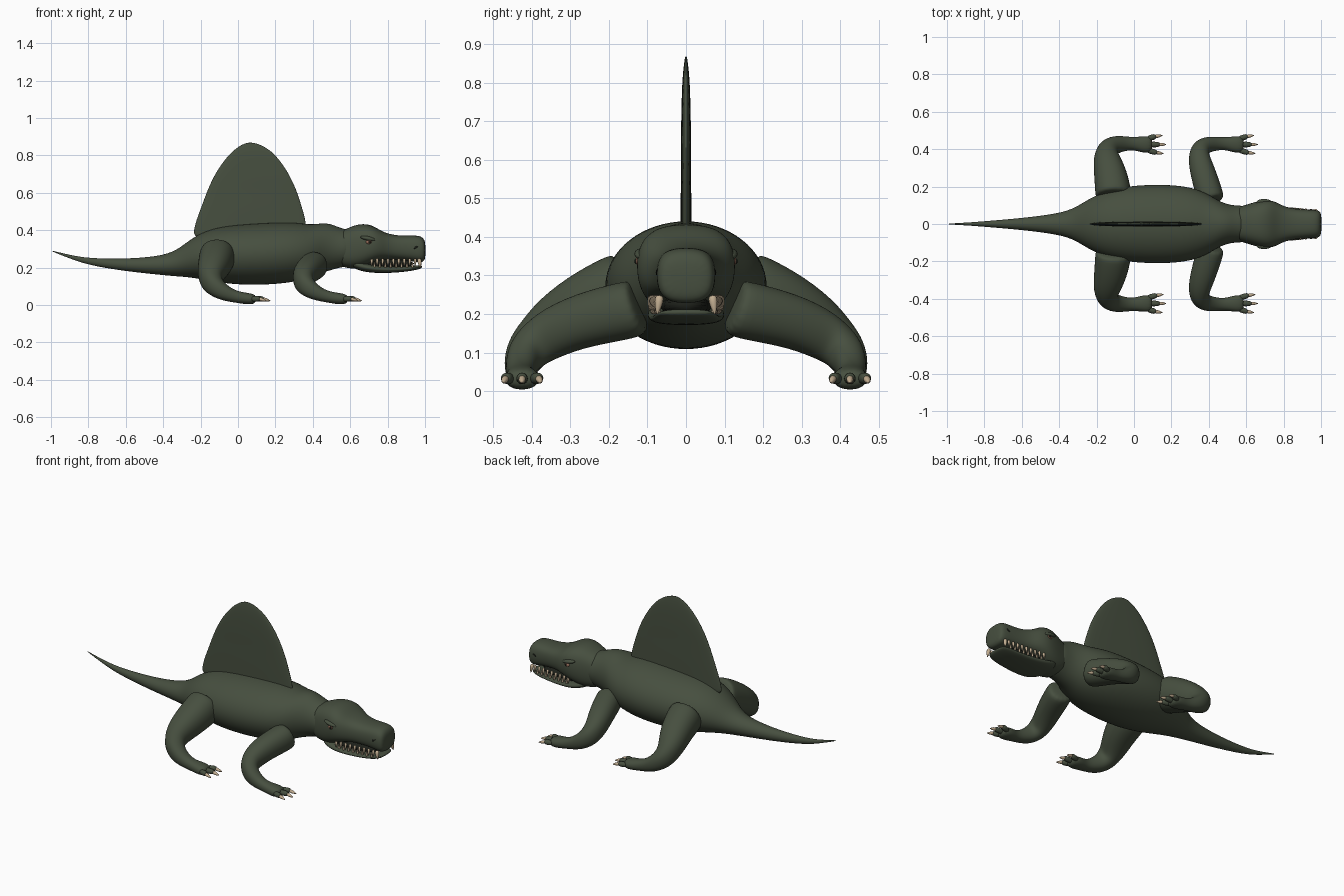
import bpy, bmesh, math
from mathutils import Vector as V

cube = bpy.data.objects.get("Cube")
if cube:
    bpy.data.objects.remove(cube)


def material(name, rgb):
    m = bpy.data.materials.new(name)
    m.use_nodes = True
    m.diffuse_color = (*rgb, 1)
    bsdf = m.node_tree.nodes["Principled BSDF"]
    bsdf.inputs["Base Color"].default_value = (*rgb, 1)
    bsdf.inputs["Roughness"].default_value = 0.8
    return m


SKIN = material("dark green skin", (0.062, 0.078, 0.05))
BONE = material("tan bone", (0.55, 0.43, 0.29))
EYE = material("brown eye", (0.3, 0.15, 0.1))
DARK = material("near black", (0.012, 0.014, 0.01))


def loft(name, rings, mat, power=2.0, sides=16, levels=2):
    """Skin superellipse rings given as (centre, u half axis, v half axis)."""
    bm = bmesh.new()
    loops = []
    for c, u, v in rings:
        loop = []
        for i in range(sides):
            a = 2 * math.pi * i / sides
            ca, sa = math.cos(a), math.sin(a)
            p = c + u * math.copysign(abs(ca) ** (2 / power), ca)
            p += v * math.copysign(abs(sa) ** (2 / power), sa)
            loop.append(bm.verts.new(p))
        loops.append(loop)
    for a, b in zip(loops, loops[1:]):
        for i in range(sides):
            j = (i + 1) % sides
            bm.faces.new((a[i], a[j], b[j], b[i]))
    bm.faces.new(loops[0])
    bm.faces.new(loops[-1])
    bmesh.ops.recalc_face_normals(bm, faces=bm.faces)
    for f in bm.faces:
        f.smooth = True
    me = bpy.data.meshes.new(name)
    bm.to_mesh(me)
    bm.free()
    me.materials.append(mat)
    ob = bpy.data.objects.new(name, me)
    bpy.context.collection.objects.link(ob)
    if levels:
        mod = ob.modifiers.new("smooth", 'SUBSURF')
        mod.levels = mod.render_levels = levels
    return ob


def along_x(stations):
    """Rings from (x, top, bottom, half width)."""
    return [(V((x, 0, (t + b) / 2)), V((0, w, 0)), V((0, 0, (t - b) / 2)))
            for x, t, b, w in stations]


def along_path(points):
    """Rings square to a path of (x, y, z, wide radius, high radius)."""
    cs = [V(p[:3]) for p in points]
    rings = []
    for i, p in enumerate(points):
        t = (cs[min(i + 1, len(cs) - 1)] - cs[max(i - 1, 0)]).normalized()
        u = t.cross(V((0, 0, 1))).normalized()
        rings.append((cs[i], u * p[3], u.cross(t) * p[4]))
    return rings


def spike(name, base, tip, r, mat):
    """Slightly rounded cone between two points."""
    d = tip - base
    u = d.orthogonal().normalized()
    w = d.normalized().cross(u)
    loft(name, [(base + d * f, u * r * k, w * r * k)
                for f, k in ((0, .9), (.35, 1), (.75, .55), (1, .08))],
         mat, sides=8, levels=1)


def ball(name, centre, size, mat):
    bpy.ops.mesh.primitive_uv_sphere_add(segments=16, ring_count=10, location=centre)
    ob = bpy.context.object
    ob.name, ob.scale = name, size
    ob.data.materials.append(mat)
    bpy.ops.object.shade_smooth()
    return ob


# Trunk, neck and tail
loft("body_and_tail", along_x([
    (-1.0, .293, .289, .002), (-.9, .268, .249, .007), (-.8, .25, .213, .015),
    (-.6, .247, .18, .032), (-.42, .262, .161, .055), (-.33, .292, .152, .08),
    (-.26, .35, .147, .125), (-.18, .398, .132, .17), (-.08, .425, .113, .2),
    (.05, .437, .103, .215), (.2, .445, .107, .215), (.31, .445, .122, .2),
    (.39, .432, .145, .168), (.45, .442, .17, .128), (.5, .437, .185, .107),
    (.55, .412, .2, .1), (.62, .4, .21, .1)]), SKIN)

# Back sail: flat rings stacked upward
sail = [(.34, -.24, .365, .014), (.4, -.24, .368, .014), (.455, -.225, .364, .014),
        (.52, -.2, .345, .014), (.615, -.165, .315, .013), (.68, -.135, .284, .013),
        (.74, -.1, .25, .012), (.8, -.053, .203, .01), (.835, -.015, .162, .007),
        (.858, .02, .118, .004), (.869, .052, .08, .002)]
loft("back_sail", [(V(((a + b) / 2, 0, z)), V(((b - a) * .505, 0, 0)), V((0, th, 0)))
                   for z, a, b, th in sail], SKIN, power=2.6)

# Head
loft("skull", along_x([
    (.53, .39, .215, .085), (.58, .41, .195, .098), (.63, .432, .192, .115),
    (.68, .437, .205, .128), (.725, .425, .225, .131), (.765, .398, .238, .117),
    (.805, .382, .242, .094), (.86, .372, .24, .082), (.92, .373, .235, .078),
    (.965, .373, .226, .077), (.99, .362, .228, .072), (1.003, .335, .25, .055)]),
    SKIN, power=2.7)
loft("lower_jaw", along_x([
    (.6, .25, .205, .075), (.65, .235, .183, .098), (.71, .217, .172, .103),
    (.8, .207, .17, .093), (.9, .207, .178, .085), (.955, .213, .188, .076),
    (.985, .213, .197, .055)]), SKIN, power=2.5)
loft("mouth_lining", along_x([(.64, .25, .19, .07), (.75, .25, .19, .07),
                              (.95, .25, .195, .05)]), DARK, levels=1)

# Leg paths from the hip to the palm
HIND = [(-.11, .14, .27, .09, .095), (-.11, .16, .26, .1, .105),
        (-.125, .27, .215, .09, .092), (-.15, .36, .16, .072, .074),
        (-.14, .405, .115, .06, .062), (-.1, .425, .08, .05, .05),
        (-.05, .43, .055, .04, .038), (0, .43, .042, .034, .031),
        (.05, .425, .034, .046, .032), (.1, .425, .03, .044, .025)]
FRONT = [(.415, .12, .22, .065, .07), (.41, .14, .212, .075, .078),
         (.37, .27, .185, .07, .072), (.345, .36, .145, .06, .066),
         (.355, .405, .11, .053, .058), (.39, .425, .08, .045, .048),
         (.44, .43, .055, .037, .036), (.49, .43, .042, .033, .03),
         (.54, .425, .034, .046, .032), (.59, .425, .03, .044, .025)]

for s, side in ((1, "left"), (-1, "right")):
    for name, path in (("hind", HIND), ("front", FRONT)):
        loft(f"{side}_{name}_leg",
             along_path([(x, s * y, z, a, b) for x, y, z, a, b in path]), SKIN, power=2.2)
        # Toes and claws fan out from the palm
        palm = path[-1][0]
        for k, reach in ((-1, .052), (0, .066), (1, .046)):
            root = V((palm - .03, s * (.425 + k * .03), .032))
            knuckle = V((palm + reach - .03, s * (.425 + k * .044), .034))
            tip = V((palm + reach + .008, s * (.425 + k * .049), .022))
            d = knuckle - root
            loft(f"{side}_{name}_toe",
                 along_path([(*(root + d * f), r, r) for f, r in
                             ((0, .015), (.5, .017), (.9, .016), (1.05, .009))]),
                 SKIN, sides=8, levels=1)
            spike(f"{side}_{name}_claw", knuckle - d * .1, tip, .011, BONE)

    # Teeth: upper and lower rows, then the long fang
    for i in range(9):
        x = .715 + i * .029
        y = s * (.096 - (x - .7) * .08)
        spike(f"{side}_upper_tooth", V((x, y * .95, .25)), V((x, y, .208)), .0085, BONE)
        if i < 8:
            spike(f"{side}_lower_tooth", V((x + .0145, y * .9, .198)),
                  V((x + .0145, y * .93, .232)), .007, BONE)
    spike(f"{side}_fang", V((.968, s * .068, .25)), V((.975, s * .075, .198)), .013, BONE)

    # Eye, pupil, brow and nostril
    ball(f"{side}_eye", (.7, s * .12, .337), (.017, .012, .012), EYE)
    ball(f"{side}_pupil", (.704, s * .13, .337), (.006, .004, .007), DARK)
    brow = ball(f"{side}_brow", (.695, s * .116, .356), (.042, .018, .012), SKIN)
    brow.rotation_euler.y = .2
    nostril = ball(f"{side}_nostril", (.95, s * .0755, .308), (.013, .003, .005), DARK)
    nostril.rotation_euler.y = -.5
